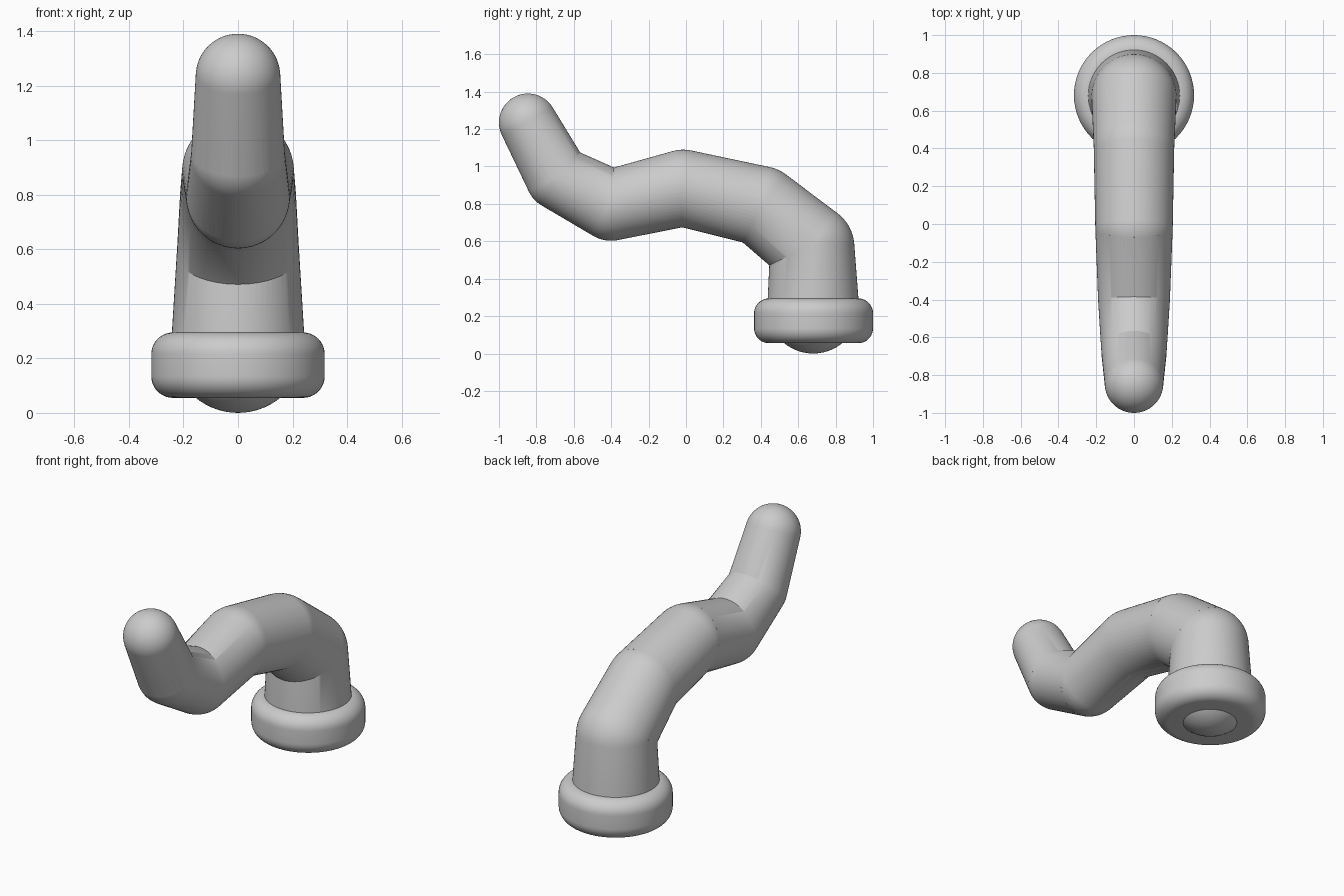
import bpy
import bmesh
from math import sin, cos, pi, asin, radians
from mathutils import Vector

cube = bpy.data.objects.get("Cube")
if cube:
    bpy.data.objects.remove(cube)

grey = bpy.data.materials.new("plain grey")
grey.use_nodes = True
GREY = (0.6, 0.6, 0.6, 1)
grey.diffuse_color = GREY
grey.node_tree.nodes["Principled BSDF"].inputs["Base Color"].default_value = GREY

SIDES = 64


def arc(cx, cz, r, a0, a1, steps):
    """Points (radius, height) on an arc, angles measured from the equator."""
    return [(cx + r * cos(a0 + (a1 - a0) * i / steps),
             cz + r * sin(a0 + (a1 - a0) * i / steps)) for i in range(steps + 1)]


def revolve(name, profile, origin, axis):
    """Closed solid of revolution of (radius, height) points about an axis."""
    bm = bmesh.new()
    turn = Vector((0, 0, 1)).rotation_difference(axis)
    rings = []
    for r, h in profile:
        count = 1 if r < 1e-5 else SIDES
        rings.append([bm.verts.new(origin + turn @ Vector(
            (r * cos(2 * pi * k / SIDES), r * sin(2 * pi * k / SIDES), h)))
            for k in range(count)])
    for a, b in zip(rings, rings[1:]):
        for k in range(SIDES):
            n = (k + 1) % SIDES
            if len(b) == 1:
                bm.faces.new((a[k], a[n], b[0]))
            elif len(a) == 1:
                bm.faces.new((a[0], b[n], b[k]))
            else:
                bm.faces.new((a[k], a[n], b[n], b[k]))
    for ring in (rings[0], rings[-1]):
        if len(ring) > 1:
            bm.faces.new(ring)
    bmesh.ops.recalc_face_normals(bm, faces=bm.faces)
    mesh = bpy.data.meshes.new(name)
    bm.to_mesh(mesh)
    bm.free()
    mesh.materials.append(grey)
    obj = bpy.data.objects.new(name, mesh)
    bpy.context.collection.objects.link(obj)
    return obj


def tapered_limb(name, start, end, round_start):
    """Cone tangent to two balls, rounded at the far end."""
    (p0, r0), (p1, r1) = start, end
    axis = p1 - p0
    length = axis.length
    tilt = asin((r0 - r1) / length)
    if round_start:
        profile = arc(0, 0, r0, -pi / 2, tilt, 16)
    else:
        profile = [(r0 * cos(tilt), r0 * sin(tilt))]
    profile += arc(0, length, r1, tilt, pi / 2, 16)
    return revolve(name, profile, p0, axis)


# Joints of the bent arm: y, z, radius
joints = [(0.68, 0.245, 0.245), (0.675, 0.57, 0.225), (0.405, 0.788, 0.213),
          (-0.015, 0.885, 0.205), (-0.4, 0.793, 0.19), (-0.685, 0.94, 0.172),
          (-0.845, 1.235, 0.155)]
joints = [(Vector((0, y, z)), r) for y, z, r in joints]

# Arm: limbs fused into one skin
limbs = [tapered_limb("arm" if i == 0 else "arm_limb", a, b, i == 0)
         for i, (a, b) in enumerate(zip(joints, joints[1:]))]
arm = limbs[0]
for limb in limbs[1:]:
    mod = arm.modifiers.new("fuse", 'BOOLEAN')
    mod.operation = 'UNION'
    mod.solver = 'EXACT'
    mod.object = limb
bpy.context.view_layer.update()
fused = bpy.data.meshes.new_from_object(
    arm.evaluated_get(bpy.context.evaluated_depsgraph_get()))
arm.modifiers.clear()
arm.data = fused
for limb in limbs[1:]:
    bpy.data.objects.remove(limb)

# Collar: thick disc with rounded rim
low, high, edge, rim = 0.055, 0.295, 0.08, 0.318
collar_profile = ([(0, low)]
                  + arc(rim - edge, low + edge, edge, -pi / 2, 0, 10)
                  + arc(rim - edge, high - edge, edge, 0, pi / 2, 10)
                  + [(0, high)])
collar = revolve("collar", collar_profile, Vector((0, 0.682, 0)), Vector((0, 0, 1)))

# Smooth shading with crisp creases
bpy.ops.object.select_all(action='DESELECT')
for obj in (arm, collar):
    obj.select_set(True)
bpy.context.view_layer.objects.active = arm
bpy.ops.object.shade_smooth_by_angle(angle=radians(30))
